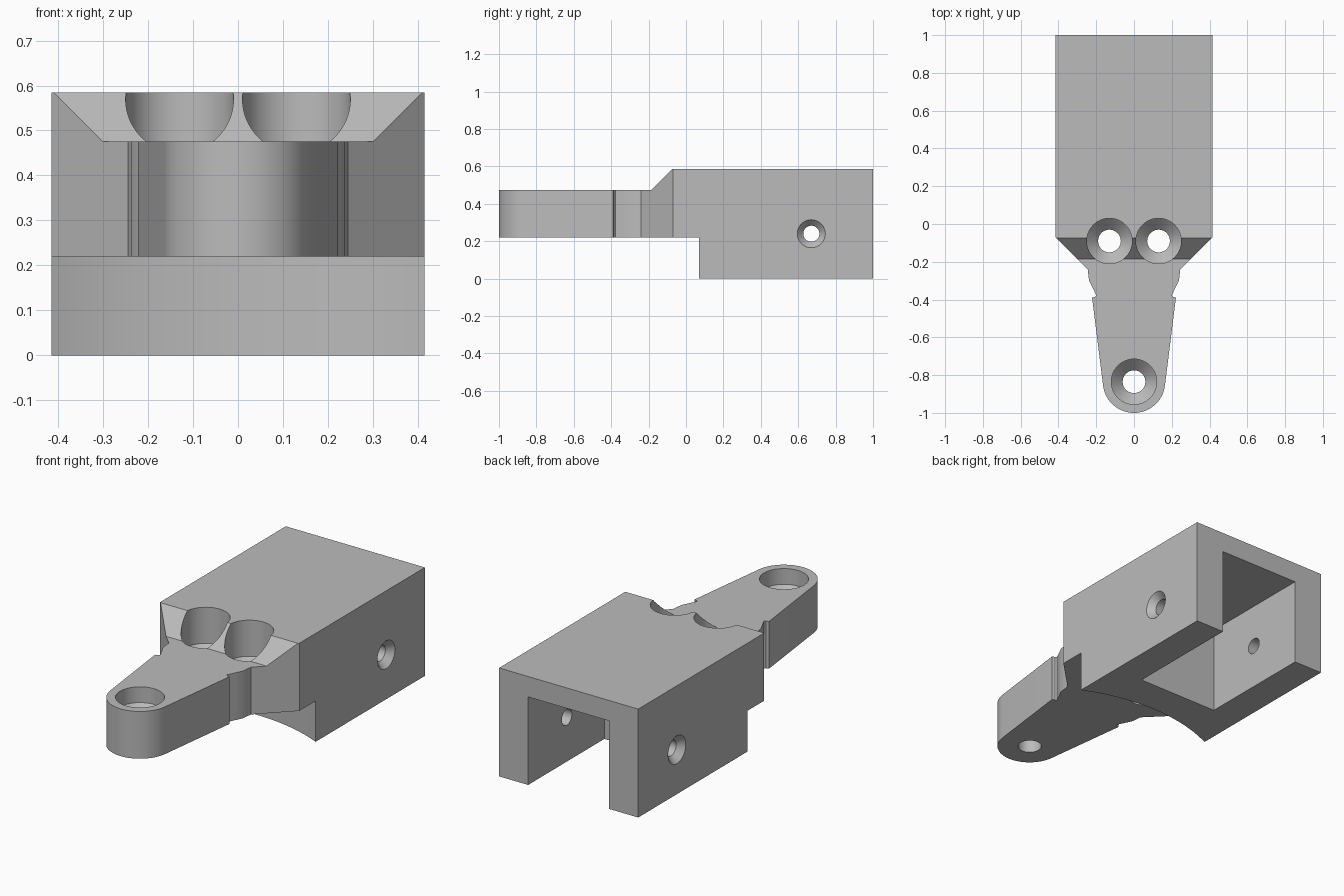
import bpy, bmesh, math
from mathutils import Matrix

old = bpy.data.objects.get("Cube")
if old:
    bpy.data.objects.remove(old, do_unlink=True)

grey = bpy.data.materials.new("plain grey")
grey.use_nodes = True
colour = (0.5, 0.5, 0.5, 1)
grey.diffuse_color = colour
grey.node_tree.nodes["Principled BSDF"].inputs["Base Color"].default_value = colour


def finish(name, bm):
    bmesh.ops.recalc_face_normals(bm, faces=bm.faces[:])
    mesh = bpy.data.meshes.new(name)
    bm.to_mesh(mesh)
    bm.free()
    mesh.materials.append(grey)
    obj = bpy.data.objects.new(name, mesh)
    bpy.context.collection.objects.link(obj)
    return obj


def prism(name, points, low, high, matrix=Matrix()):
    """Extrude a closed outline along its local z."""
    bm = bmesh.new()
    face = bm.faces.new([bm.verts.new((x, y, low)) for x, y in points])
    top = bmesh.ops.extrude_face_region(bm, geom=[face])["geom"]
    verts = [v for v in top if isinstance(v, bmesh.types.BMVert)]
    bmesh.ops.translate(bm, verts=verts, vec=(0, 0, high - low))
    bm.transform(matrix)
    return finish(name, bm)


def lathe(name, profile, matrix, sides=64):
    """Stack capped rings of (radius, z) into a turned solid."""
    bm = bmesh.new()
    rings = []
    for r, z in profile:
        angles = [math.tau * i / sides for i in range(sides)]
        rings.append([bm.verts.new((r * math.cos(a), r * math.sin(a), z)) for a in angles])
    for a, b in zip(rings, rings[1:]):
        for i in range(sides):
            j = (i + 1) % sides
            bm.faces.new((a[i], a[j], b[j], b[i]))
    bm.faces.new(rings[0])
    bm.faces.new(rings[-1])
    bm.transform(matrix)
    return finish(name, bm)


# Plan outline: block, angled shoulders, notched neck, tapering arm, round tip
pivot_y, tip_r = -0.835, 0.165
half = [(0.415, 1), (0.415, -0.07), (0.245, -0.24), (0.238, -0.30),
        (0.218, -0.34), (0.2, -0.378), (0.206, -0.386), (0.222, -0.39)]
tip = []
for i in range(33):
    a = math.radians(-8 - 164 * i / 32)
    tip.append((tip_r * math.cos(a), pivot_y + tip_r * math.sin(a)))
outline = half + tip + [(-x, y) for x, y in reversed(half)]
body = prism("bracket_body", outline, 0, 0.585)

cutters = []

# Clearance under the arm, ending in an arc swung about the tip hole
arc_r = 0.995
arc = []
for i in range(41):
    x = -0.5 + i / 40
    arc.append((x, pivot_y + math.sqrt(arc_r ** 2 - x ** 2)))
cutters.append(prism("underside_cutter", arc + [(0.5, -1.2), (-0.5, -1.2)], -0.1, 0.22))

# Bevel and step above the arm; outline in y, z swept along x
along_x = Matrix(((0, 0, 1, 0), (1, 0, 0, 0), (0, 1, 0, 0), (0, 0, 0, 1)))
step = [(-1.2, 0.475), (-0.185, 0.475), (-0.075, 0.585), (0.025, 0.685), (-1.2, 0.685)]
cutters.append(prism("step_cutter", step, -0.6, 0.6, along_x))

# Channel open at the back and bottom
channel = [(-0.242, 0.35), (0.242, 0.35), (0.242, 1.1), (-0.242, 1.1)]
cutters.append(prism("channel_cutter", channel, -0.1, 0.475))

# Recessed vertical screw holes
screw = [(0.06, 0.1), (0.06, 0.33), (0.12, 0.39), (0.12, 0.7)]
for x, y in ((0, pivot_y), (0.13, -0.09), (-0.13, -0.09)):
    cutters.append(lathe("screw_hole_cutter", screw, Matrix.Translation((x, y, 0))))

# Countersunk holes through both side walls
side = [(0.043, 0.15), (0.043, 0.38), (0.075, 0.415), (0.075, 0.5)]
for s in (1, -1):
    place = Matrix.Translation((0, 0.67, 0.24)) @ Matrix.Rotation(s * math.pi / 2, 4, 'Y')
    cutters.append(lathe("side_hole_cutter", side, place, 48))

# Cut everything out of the body, then drop the cutters
bpy.ops.object.select_all(action='DESELECT')
bpy.context.view_layer.objects.active = body
body.select_set(True)
for cutter in cutters:
    cutter.hide_render = True
    mod = body.modifiers.new("cut", 'BOOLEAN')
    mod.operation = 'DIFFERENCE'
    mod.solver = 'EXACT'
    mod.object = cutter
    bpy.ops.object.modifier_apply(modifier=mod.name)
    bpy.data.objects.remove(cutter, do_unlink=True)

bpy.ops.object.shade_smooth_by_angle(angle=math.radians(20))
